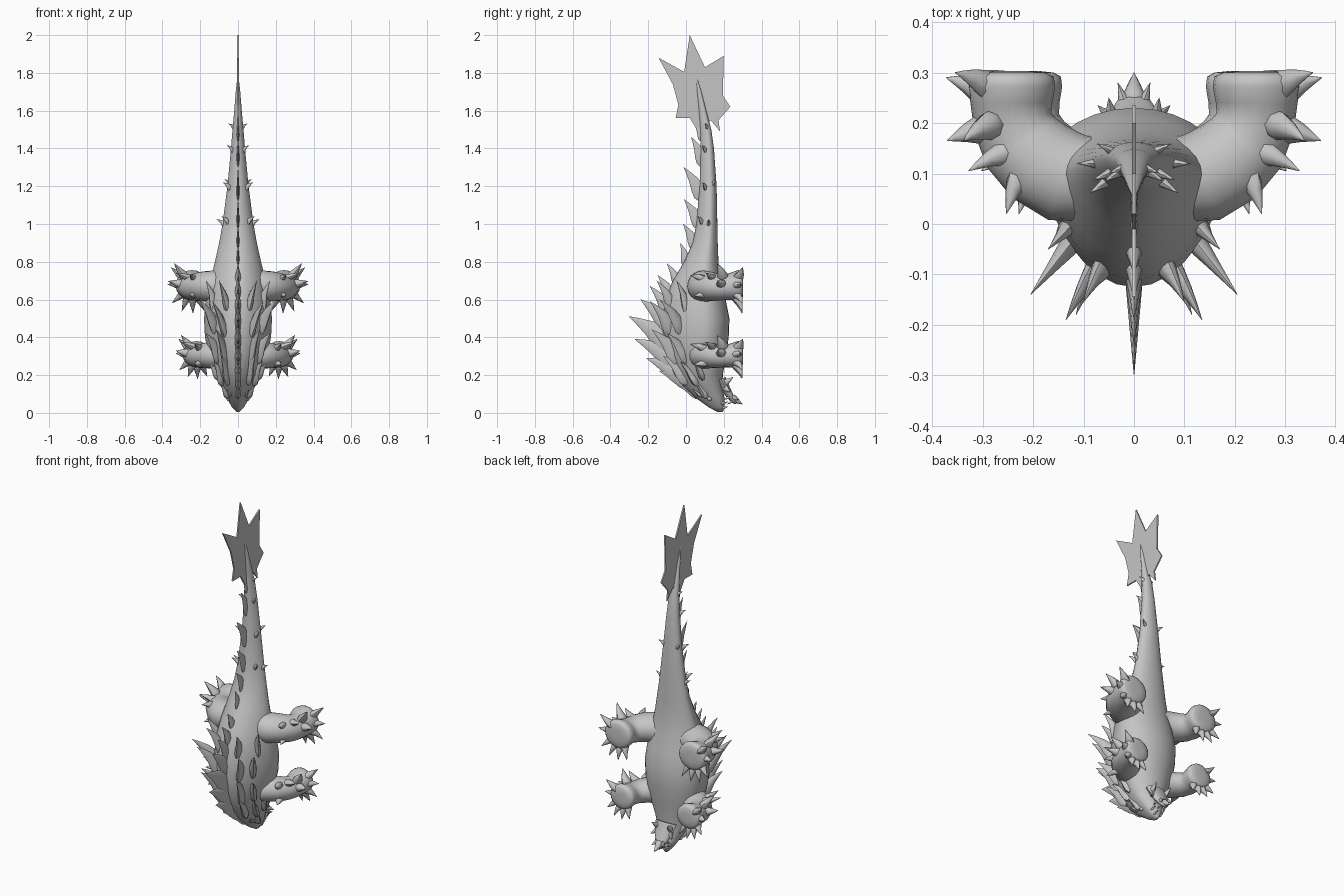
import bpy, bmesh, math
from mathutils import Vector as V

skin = bpy.data.materials.new("grey skin")
skin.diffuse_color = (0.56, 0.56, 0.56, 1)


def finish(name, bm, angle=40):
    bmesh.ops.recalc_face_normals(bm, faces=bm.faces)
    me = bpy.data.meshes.new(name)
    bm.to_mesh(me)
    bm.free()
    ob = bpy.data.objects.new(name, me)
    bpy.context.collection.objects.link(ob)
    me.materials.append(skin)
    bpy.ops.object.select_all(action='DESELECT')
    ob.select_set(True)
    bpy.context.view_layer.objects.active = ob
    bpy.ops.object.shade_smooth_by_angle(angle=math.radians(angle))
    return ob


def loft(bm, rings):
    loops = [[bm.verts.new(p) for p in r] for r in rings]
    n = len(loops[0])
    for a, b in zip(loops, loops[1:]):
        for i in range(n):
            bm.faces.new((a[i], a[(i + 1) % n], b[(i + 1) % n], b[i]))
    bm.faces.new(loops[0])
    bm.faces.new(loops[-1])


def horn(bm, base, tip, wide, thin, bend=0.1, out=None):
    """Curved tapering horn with a soft root, bowed away from the body axis."""
    base, tip = V(base), V(tip)
    d = tip - base
    n = V(out) if out else V((base.x, base.y - 0.12, 0))
    side = d.cross(n)
    if side.length < 1e-5:
        side = d.cross(V((0.3, 0.2, 1)))
    side.normalize()
    up = side.cross(d).normalized()
    rings = []
    for t, s in ((0, 0.5), (0.14, 0.92), (0.32, 0.92), (0.6, 0.58), (0.85, 0.24), (1, 0.02)):
        c = base + d * t + up * (-bend * d.length * math.sin(math.pi * t))
        rings.append([c + up * (wide * s * math.cos(a)) + side * (thin * s * math.sin(a))
                      for a in (k * math.tau / 8 for k in range(8))])
    loft(bm, rings)


def both(p):
    return [(s * p[0], p[1], p[2]) for s in (1, -1)]


def pair(bm, base, tip, *args):
    for b, t in zip(both(base), both(tip)):
        horn(bm, b, t, *args)


# Body from snout to tail tip: z, half width, back y, belly y
stations = [(0.005, 0.008, 0.165, 0.195), (0.03, 0.032, 0.12, 0.205),
            (0.08, 0.06, 0.05, 0.203), (0.14, 0.09, -0.015, 0.193),
            (0.2, 0.118, -0.062, 0.195), (0.3, 0.153, -0.105, 0.212),
            (0.4, 0.175, -0.125, 0.226), (0.5, 0.18, -0.125, 0.23),
            (0.6, 0.17, -0.11, 0.21), (0.7, 0.148, -0.07, 0.185),
            (0.8, 0.122, -0.01, 0.172), (0.9, 0.1, 0.035, 0.168),
            (1.0, 0.082, 0.055, 0.166), (1.2, 0.056, 0.072, 0.162),
            (1.4, 0.037, 0.078, 0.148), (1.5, 0.029, 0.076, 0.134),
            (1.6, 0.02, 0.068, 0.108), (1.7, 0.012, 0.058, 0.082),
            (1.78, 0.003, 0.051, 0.058)]
bm = bmesh.new()
rings = []
for z, w, yb, yf in stations:
    mid = yb + (yf - yb) * 0.63
    ring = []
    for k in range(28):
        a = k * math.tau / 28
        c, s = math.cos(a), math.sin(a)
        y = mid + (s * (yf - mid) if s > 0 else s * (mid - yb))
        ring.append((w * c * (1 - 0.15 * max(0, -s)), y, z))
    rings.append(ring)
loft(bm, rings)
finish("body", bm, 60)

# Tail fin: thin jagged blade
fin = [(0.02, 2.0), (0.1, 1.83), (0.2, 1.89), (0.195, 1.68), (0.235, 1.62),
       (0.172, 1.55), (0.18, 1.49), (0.13, 1.55), (0.1, 1.52), (0.065, 1.49),
       (0.02, 1.56), (-0.055, 1.56), (-0.04, 1.63), (-0.07, 1.74),
       (-0.145, 1.88), (-0.01, 1.805)]
bm = bmesh.new()
loft(bm, [[(x, y, z) for y, z in fin] for x in (-0.004, 0.004)])
finish("tail_fin", bm, 20)

# Legs: tubes bending from inside the body down to rounded feet
# path: x, y, z offset, radius across, radius in z
path = [(0.03, 0.1, 0, 0.07, 0.085), (0.09, 0.09, 0, 0.085, 0.086),
        (0.14, 0.095, 0, 0.092, 0.083), (0.185, 0.122, 0, 0.09, 0.079),
        (0.222, 0.16, -0.004, 0.084, 0.073), (0.24, 0.2, -0.006, 0.079, 0.067),
        (0.243, 0.24, 0, 0.081, 0.073), (0.243, 0.272, 0.004, 0.087, 0.082),
        (0.243, 0.292, 0.004, 0.084, 0.079), (0.243, 0.3, 0.004, 0.068, 0.064),
        (0.243, 0.303, 0.004, 0.035, 0.033)]
for name, z0, dx, sx in (("hind_leg", 0.67, 0.0, 1.0), ("front_leg", 0.305, -0.025, 0.87)):
    pts = [V((x + dx, y, z0 + z)) for x, y, z, _, _ in path]
    for side, s in (("right", 1), ("left", -1)):
        bm = bmesh.new()
        rings = []
        for i, p in enumerate(pts):
            d = (pts[min(i + 1, len(pts) - 1)] - pts[max(i - 1, 0)]).normalized()
            if i > 5:
                d = V((0, 1, 0))
            u = d.cross(V((0, 0, 1))).normalized()
            ru, rz = path[i][3] * sx, path[i][4] * sx
            rings.append([V((s * q.x, q.y, q.z)) for q in
                          (p + u * (ru * math.cos(a)) + V((0, 0, rz * math.sin(a)))
                           for a in (k * math.tau / 20 for k in range(20)))])
        loft(bm, rings)
        finish(f"{name}_{side}", bm, 60)

    # Claws on the lower rim of the foot, and spikes on its outer side
    bm = bmesh.new()
    cx = 0.243 + dx
    for deg in (-118, -92, -66, -38):
        a = math.radians(deg)
        c, q = math.cos(a), math.sin(a)
        pair(bm, (cx + 0.05 * sx * c, 0.255, z0 + 0.05 * sx * q),
             (cx + 0.135 * sx * c, 0.297, z0 + 0.145 * sx * q), 0.024, 0.021, 0.08, (0, -1, 0.01))
    for deg, y0, y1, rad in ((42, 0.26, 0.3, 0.15), (5, 0.25, 0.29, 0.13),
                             (52, 0.2, 0.165, 0.155), (12, 0.19, 0.165, 0.13)):
        a = math.radians(deg)
        c, q = math.cos(a), math.sin(a)
        pair(bm, (cx + 0.035 * sx * c, y0, z0 + 0.035 * sx * q),
             (cx + rad * sx * c, y1, z0 + rad * sx * q), 0.031, 0.026, 0.05, (0, -1, 0.01))
    # Knee and shoulder spikes
    for b, t in (((-0.02, 0.15, 0.03), (0.085, 0.105, 0.07)),
                 ((-0.03, 0.12, 0.025), (0.01, 0.02, 0.06)),
                 ((-0.03, 0.12, -0.035), (0.01, 0.04, -0.05))):
        pair(bm, (cx + b[0], b[1], z0 + b[2]), (cx + t[0], t[1], z0 + t[2]),
             0.027, 0.023, 0.05, (0, -1, 0.01))
    finish(name + "_claws", bm, 50)

# Middle row of big back horns: base y, base z, tip y, tip z, width
bm = bmesh.new()
for yb, zb, yt, zt, w in ((0.08, 0.09, -0.05, 0.15, 0.034), (0.02, 0.15, -0.14, 0.22, 0.045),
                          (0.0, 0.18, -0.21, 0.29, 0.06),
                          (-0.02, 0.24, -0.27, 0.39, 0.068), (-0.05, 0.32, -0.3, 0.51, 0.072),
                          (-0.07, 0.42, -0.24, 0.6, 0.055), (-0.08, 0.51, -0.19, 0.67, 0.042),
                          (-0.07, 0.59, -0.15, 0.73, 0.034), (-0.04, 0.67, -0.1, 0.79, 0.028)):
    horn(bm, (0, yb, zb), (0, yt, zt), w, 0.018, 0.06)
finish("middle_back_horns", bm, 50)

# Side rows of back horns
bm = bmesh.new()
for b, t, w in (((0.06, -0.07, 0.4), (0.135, -0.19, 0.59), 0.042),
                ((0.05, -0.07, 0.53), (0.1, -0.155, 0.7), 0.034),
                ((0.055, -0.03, 0.25), (0.115, -0.18, 0.44), 0.05),
                ((0.11, -0.02, 0.42), (0.205, -0.14, 0.6), 0.04),
                ((0.095, 0.01, 0.27), (0.17, -0.1, 0.42), 0.042),
                ((0.12, 0.01, 0.52), (0.17, -0.05, 0.7), 0.032),
                ((0.05, 0.01, 0.16), (0.09, -0.12, 0.3), 0.045),
                ((0.08, 0.06, 0.15), (0.13, -0.03, 0.27), 0.032),
                ((0.1, 0.09, 0.18), (0.165, 0.04, 0.29), 0.028),
                ((0.03, 0.09, 0.09), (0.06, -0.02, 0.19), 0.032),
                ((0.05, 0.11, 0.08), (0.1, 0.05, 0.17), 0.025)):
    pair(bm, b, t, w, 0.021, 0.08)
finish("side_back_horns", bm, 50)

# Tail blades along the ridge and small thorns on the sides
bm = bmesh.new()
for yb, zb, yt, zt, w in ((0.0, 0.78, -0.03, 0.9, 0.026), (0.05, 0.87, -0.015, 1.0, 0.032),
                          (0.075, 0.98, -0.01, 1.13, 0.036), (0.085, 1.13, -0.012, 1.3, 0.04),
                          (0.09, 1.31, 0.028, 1.46, 0.034), (0.09, 1.44, 0.045, 1.53, 0.022)):
    horn(bm, (0, yb, zb), (0, yt, zt), w, 0.008, 0.06)
for x, y, z, s in ((0.075, 0.12, 0.98, 1), (0.06, 0.08, 1.0, 0.9), (0.05, 0.1, 1.18, 0.9),
                   (0.046, 0.145, 1.2, 0.8), (0.033, 0.1, 1.38, 0.8), (0.026, 0.11, 1.5, 0.7)):
    r = V((x, y - 0.12, 0)).normalized() * 0.038 * s
    pair(bm, (x - r.x * 0.4, y - r.y * 0.4, z), (x + r.x, y + r.y, z + 0.045 * s),
         0.016 * s, 0.012 * s)
finish("tail_thorns", bm, 50)

# Lower jaw, hanging open below the snout
bm = bmesh.new()
loft(bm, [[(w * math.cos(a), y + d * math.sin(a), z + 0.4 * d * math.sin(a))
           for a in (k * math.tau / 14 for k in range(14))]
          for z, y, w, d in ((0.18, 0.185, 0.068, 0.025), (0.13, 0.21, 0.056, 0.022),
                             (0.09, 0.232, 0.04, 0.018), (0.06, 0.255, 0.025, 0.013),
                             (0.048, 0.265, 0.008, 0.006))])
finish("lower_jaw", bm, 50)

# Chin spikes, cheek spikes and teeth
bm = bmesh.new()
horn(bm, (0, 0.235, 0.085), (0, 0.3, 0.045), 0.022, 0.024, 0.0, (0, 0, 1))
for b, t, w in (((0.015, 0.23, 0.09), (0.032, 0.28, 0.07), 0.015),
                ((0.035, 0.2, 0.14), (0.072, 0.235, 0.11), 0.018),
                ((0.04, 0.19, 0.15), (0.05, 0.25, 0.19), 0.02),
                ((0.02, 0.25, 0.065), (0.018, 0.215, 0.045), 0.007),
                ((0.035, 0.23, 0.085), (0.032, 0.2, 0.07), 0.007),
                ((0.02, 0.19, 0.025), (0.018, 0.225, 0.035), 0.007),
                ((0.035, 0.185, 0.05), (0.032, 0.225, 0.06), 0.007)):
    pair(bm, b, t, w, w * 0.8, 0.03, (0, 0.1, 1))
finish("jaw_spikes_and_teeth", bm, 50)

# Eyes
bm = bmesh.new()
for p in both((0.05, 0.125, 0.075)):
    res = bmesh.ops.create_uvsphere(bm, u_segments=12, v_segments=8, radius=0.012)
    bmesh.ops.translate(bm, verts=res["verts"], vec=p)
finish("eyes", bm, 60)
